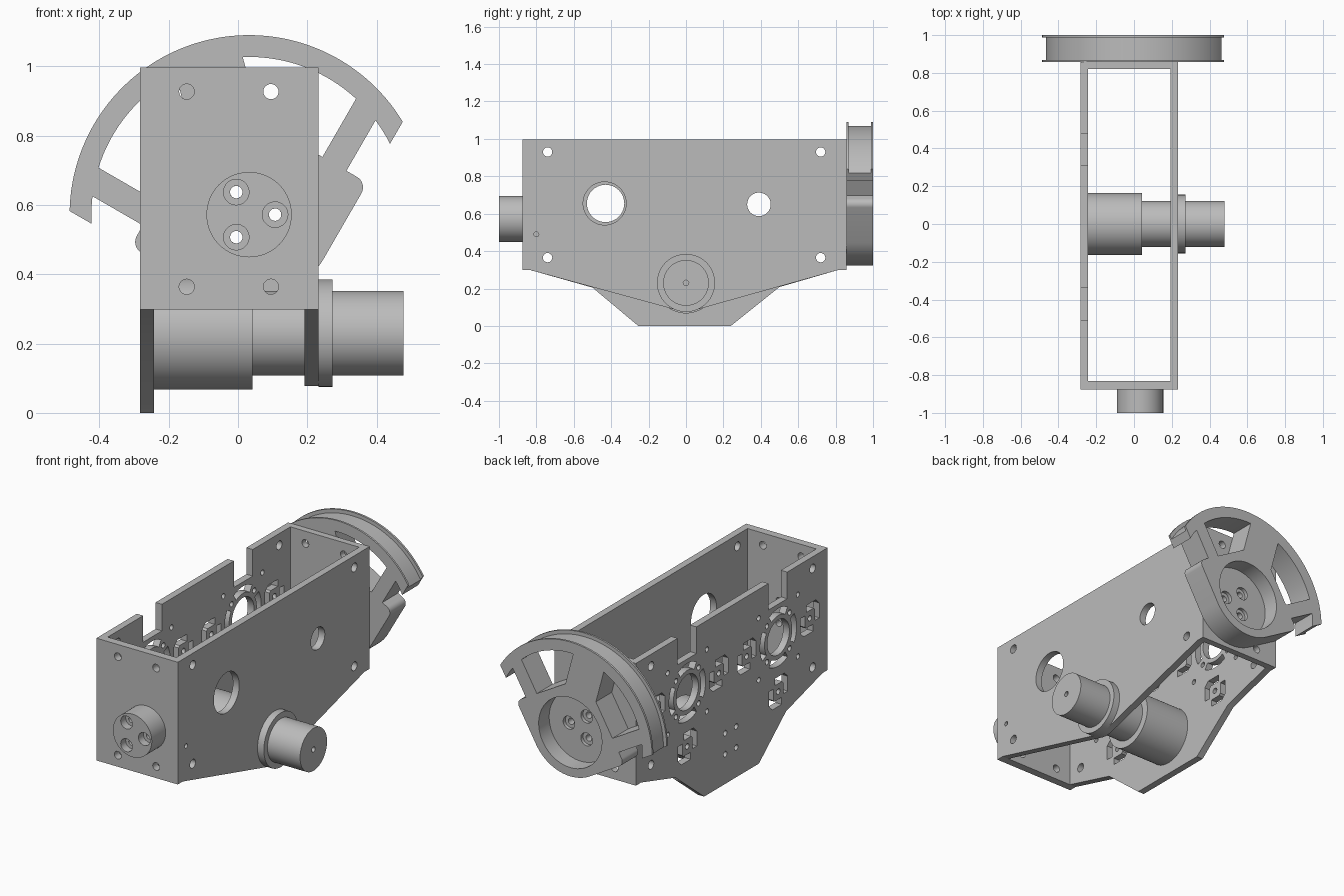
import bpy, bmesh
from math import sin, cos, radians, degrees, asin, sqrt
from mathutils import Matrix, Vector

cube = bpy.data.objects.get("Cube")
if cube:
    bpy.data.objects.remove(cube)

metal = bpy.data.materials.new("grey_metal")
metal.use_nodes = True
GREY = (0.5, 0.5, 0.5, 1)
metal.diffuse_color = GREY
metal.node_tree.nodes["Principled BSDF"].inputs["Base Color"].default_value = GREY

# Drawing planes: u axis, v axis, extrusion axis
SIDE = (Vector((0, 1, 0)), Vector((0, 0, 1)), Vector((1, 0, 0)))
FRONT = (Vector((1, 0, 0)), Vector((0, 0, 1)), Vector((0, -1, 0)))
TILT = (Vector((0.5, 0, 0.866)), Vector((-0.866, 0, 0.5)), Vector((0, -1, 0)))


def arc(cx, cy, r, a0, a1, n=12):
    return [(cx + r * cos(radians(a0 + (a1 - a0) * i / n)),
             cy + r * sin(radians(a0 + (a1 - a0) * i / n))) for i in range(n + 1)]


def circle(cx, cy, r, n=32):
    return arc(cx, cy, r, 0, 360, n)[:-1]


def shift(loop, cx, cy, s=1):
    return [(cx + s * x, cy + s * y) for x, y in loop]


def slab(name, loops, lo, hi, plane, origin=(0, 0, 0)):
    """Extrude an outline (first loop) with holes (other loops) between two depths."""
    curve = bpy.data.curves.new(name, "CURVE")
    curve.dimensions = "2D"
    curve.fill_mode = "BOTH"
    curve.extrude = (hi - lo) / 2
    for loop in loops:
        spline = curve.splines.new("POLY")
        spline.points.add(len(loop) - 1)
        for point, (x, y) in zip(spline.points, loop):
            point.co = (x, y, 0, 1)
        spline.use_cyclic_u = True
    temp = bpy.data.objects.new(name + "_outline", curve)
    bpy.context.collection.objects.link(temp)
    mesh = bpy.data.meshes.new_from_object(
        temp.evaluated_get(bpy.context.evaluated_depsgraph_get()))
    bpy.data.objects.remove(temp)
    bpy.data.curves.remove(curve)
    u, v, w = plane
    depth = Vector([abs(c) for c in w]) * (lo + hi) / 2
    frame = Matrix((u, v, w)).transposed().to_4x4()
    frame.translation = Vector(origin) + depth
    mesh.transform(frame)
    bm = bmesh.new()
    bm.from_mesh(mesh)
    bmesh.ops.remove_doubles(bm, verts=bm.verts, dist=0.00005)
    bmesh.ops.recalc_face_normals(bm, faces=bm.faces)
    bm.to_mesh(mesh)
    bm.free()
    mesh.name = name
    mesh.materials.clear()
    mesh.materials.append(metal)
    obj = bpy.data.objects.new(name, mesh)
    bpy.context.collection.objects.link(obj)
    bpy.ops.object.select_all(action="DESELECT")
    obj.select_set(True)
    bpy.context.view_layer.objects.active = obj
    bpy.ops.object.shade_smooth_by_angle(angle=radians(30))
    return obj


# Shared hole patterns
HUB_X, HUB_Z = 0.032, 0.572
hub_bolts = [(-0.037, 0.065), (-0.037, -0.065), (0.075, 0)]


def bolt_holes(r, cx=HUB_X, cz=HUB_Z):
    return [circle(cx + x, cz + z, r, 20) for x, z in hub_bolts]


side_corners = [circle(y, z, 0.025, 20) for y in (-0.74, 0.72) for z in (0.365, 0.93)]
end_corners = [circle(x, z, 0.022, 20) for x in (-0.148, 0.095) for z in (0.364, 0.927)]

# Front and back end plates
end_outline = [(-0.283, 0.298), (0.232, 0.298), (0.232, 0.997), (-0.283, 0.997)]
for name, lo, hi in (("front_plate", -0.875, -0.83), ("back_plate", 0.82, 0.857)):
    slab(name, [end_outline] + end_corners + bolt_holes(0.018), lo, hi, FRONT)

# Plain side plate with its rounded lower edge around the motor bush
plain = [(-0.83, 0.997), (-0.83, 0.298)] + arc(0, 0.232, 0.155, 254, 286) \
    + [(0.81, 0.298), (0.82, 0.298), (0.82, 0.997)]
slab("plain_side_plate", [plain, circle(-0.435, 0.655, 0.115, 48), circle(0.39, 0.65, 0.063),
     circle(-0.8, 0.49, 0.013, 16)] + side_corners, 0.192, 0.232, SIDE)

# Perforated side plate: notched top, pointed bottom and two servo patterns
NOTCH = 0.845
perforated = [(-0.83, 0.997), (-0.83, 0.298), (-0.5, 0.205), (-0.255, 0), (0.24, 0),
              (0.5, 0.208), (0.81, 0.298), (0.82, 0.298), (0.82, 0.997)]
for y0, y1 in ((0.31, 0.48), (-0.51, -0.34)):
    perforated += [(y1, 0.997), (y1, NOTCH), (y0, NOTCH), (y0, 0.997)]
H, W, E = 0.085, 0.04, 0.03
corner_slot = [(-H, -E), (-H, H - E), (E - H, H), (E, H), (E, H - W),
               (W + 0.01 - H, H - W), (W - H, H - W - 0.01), (W - H, -E)]
holes = []
for cy in (-0.43, 0.392):
    cz = 0.655
    holes.append(circle(cy, cz, 0.1, 40))
    for k in range(4):
        mid = 90 * k
        holes.append(arc(cy, cz, 0.165, mid - 30, mid + 30)
                     + arc(cy, cz, 0.125, mid + 30, mid - 30))
        d = radians(mid + 45)
        for r in (0.145, 0.25):
            holes.append(circle(cy + r * cos(d), cz + r * sin(d), 0.015, 14))
    for dy, dz in ((-0.285, 0), (0.285, 0), (0, -0.31)):
        holes += [shift(corner_slot, cy + dy, cz + dz, s) for s in (1, -1)]
        holes.append(circle(cy + dy, cz + dz, 0.016, 14))
holes += [circle(y, 0.23 + z, 0.016, 14) for y in (-0.05, 0.05) for z in (-0.06, 0.06)]
slab("perforated_side_plate", [perforated] + holes + side_corners, -0.283, -0.243, SIDE)

# Motor, gearbox and bush lying across the frame
AXIS = 0.23
for name, r, lo, hi in (("motor_body", 0.163, -0.243, 0.042),
                        ("motor_neck", 0.122, 0.042, 0.46),
                        ("motor_bush", 0.155, 0.232, 0.272)):
    slab(name, [circle(0, AXIS, r, 64)], lo, hi, SIDE)
slab("motor_cap", [circle(0, AXIS, 0.122, 64), circle(0, AXIS, 0.015, 16)], 0.46, 0.478, SIDE)

# Front boss with counterbored bolt holes
boss = circle(HUB_X, HUB_Z, 0.123, 64)
slab("front_boss_face", [boss] + bolt_holes(0.037), -1.0, -0.955, FRONT)
slab("front_boss_base", [boss] + bolt_holes(0.018), -0.955, -0.875, FRONT)

# Sector pulley at the back, drawn along its two perpendicular spokes
RIM, HUB, S_OUT, S_IN = 0.455, 0.25, 0.18, 0.10


def mirror(loop):
    return [(y, x) for x, y in reversed(loop)]


def sector(radius):
    start = -degrees(asin(HUB / radius))
    outer = arc(0, 0, radius, start, 90 - start, 64)
    a, b = (degrees(asin(d / RIM)) for d in (HUB, S_OUT))
    half = [(0, -HUB)] + arc(0.215, -0.215, 0.035, -90, 0, 8) + [(HUB, -S_OUT)] \
        + arc(0, 0, RIM, -b, -a, 4)
    return outer + mirror(half) + arc(0, 0, HUB, 180, 270, 24)[1:-1] + half


spread = degrees(asin(S_IN / RIM))
window = [(HUB, -S_IN)] + arc(0, 0, RIM, -spread, 45 - spread, 16) \
    + [(HUB, HUB - S_IN * sqrt(2))]
windows = [window, mirror(window)]
recess = [circle(0, 0, 0.2, 64)]


def tilted_bolts(r):
    # bolt positions turned into the pulley's own axes
    return [circle(0.5 * x + 0.866 * z, -0.866 * x + 0.5 * z, r, 20) for x, z in hub_bolts]


layers = (("pulley_front_flange", 0.518, 0.857, 0.868, tilted_bolts(0.018)),
          ("pulley_web", 0.497, 0.868, 0.885, tilted_bolts(0.018)),
          ("pulley_counterbore", 0.497, 0.885, 0.905, tilted_bolts(0.037)),
          ("pulley_groove", 0.497, 0.905, 0.988, recess),
          ("pulley_back_flange", 0.518, 0.988, 1.0, recess))
for name, radius, lo, hi, cuts in layers:
    slab(name, [sector(radius)] + windows + cuts, lo, hi, TILT, (HUB_X, 0, HUB_Z))
